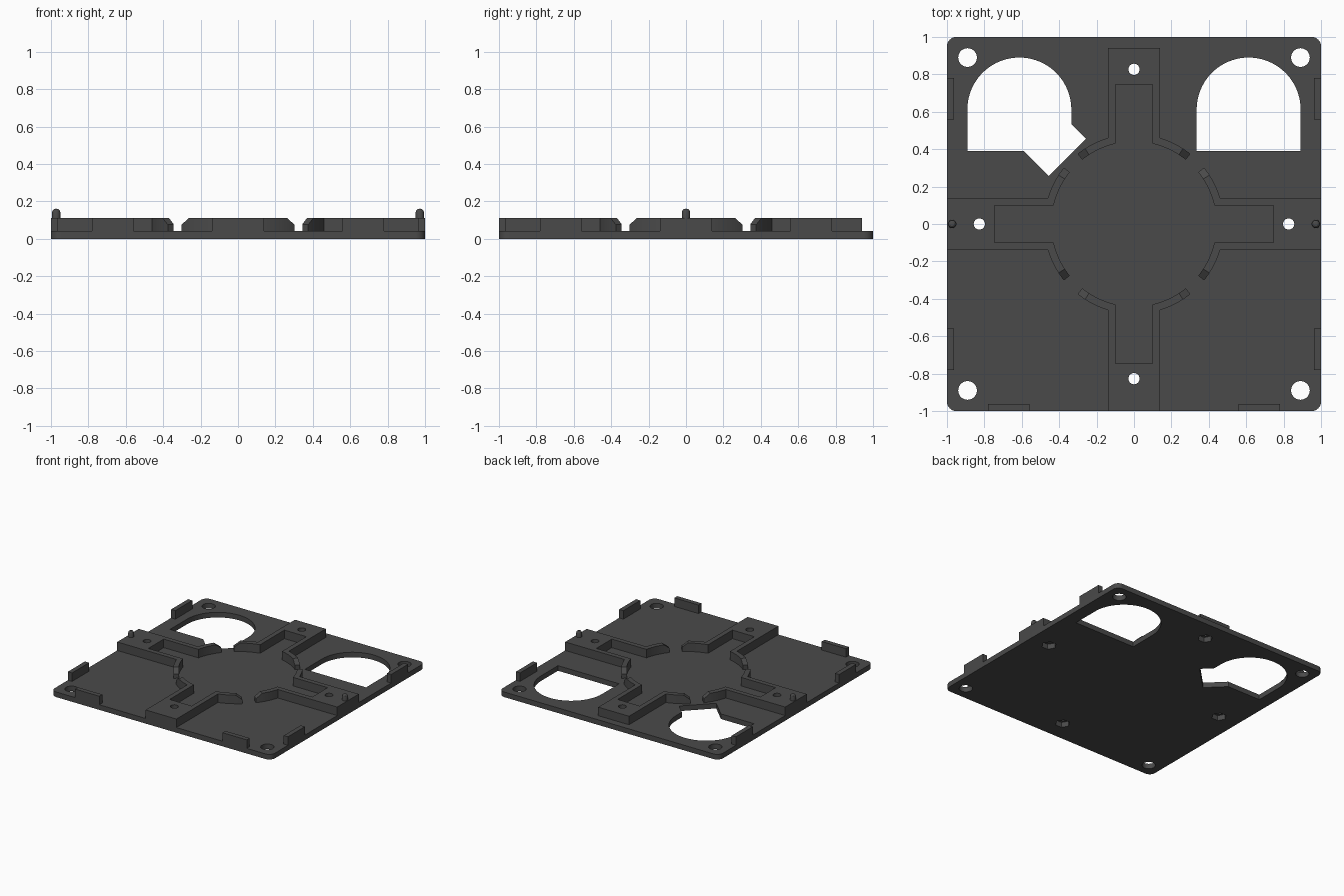
import bpy, bmesh, math
from math import sin, cos, pi, radians
from mathutils import Matrix, Vector

if "Cube" in bpy.data.objects:
    bpy.data.objects.remove(bpy.data.objects["Cube"])

BASE, TOP = 0.042, 0.112          # top of base plate, top of raised parts
R_IN, R_OUT = 0.441, 0.481        # circular lip around the central recess
TIP, TIP_TOP = radians(38.8), radians(33)

dark = bpy.data.materials.new("dark grey plastic")
dark.diffuse_color = (0.068, 0.068, 0.068, 1)
dark.use_nodes = True
dark.node_tree.nodes["Principled BSDF"].inputs["Base Color"].default_value = dark.diffuse_color


def arc(cx, cy, r, a0, a1, n):
    return [(cx + r * cos(a0 + (a1 - a0) * i / n), cy + r * sin(a0 + (a1 - a0) * i / n))
            for i in range(n + 1)]


def ring(cx, cy, r, n):
    return arc(cx, cy, r, 0, 2 * pi, n)[:-1]


def rounded_square(h, r):
    pts = []
    for k in range(4):
        a = k * pi / 2
        sx, sy = (1, 1, -1, -1)[k], (1, -1, -1, 1)[(k + 3) % 4]
        sx, sy = (1, -1, -1, 1)[k], (1, 1, -1, -1)[k]
        pts += arc(sx * (h - r), sy * (h - r), r, a, a + pi / 2, 8)
    return pts


def finish(name, bm):
    me = bpy.data.meshes.new(name)
    bmesh.ops.recalc_face_normals(bm, faces=bm.faces)
    bm.to_mesh(me)
    bm.free()
    me.materials.append(dark)
    ob = bpy.data.objects.new(name, me)
    bpy.context.collection.objects.link(ob)
    bpy.ops.object.select_all(action='DESELECT')
    ob.select_set(True)
    bpy.context.view_layer.objects.active = ob
    bpy.ops.object.shade_smooth_by_angle(angle=radians(30))
    return ob


def prism(loops, z0, z1):
    """Extrude an outline with holes into a closed bmesh."""
    cu = bpy.data.curves.new("outline", 'CURVE')
    cu.dimensions, cu.fill_mode, cu.extrude = '2D', 'BOTH', (z1 - z0) / 2
    for pts in loops:
        sp = cu.splines.new('POLY')
        sp.points.add(len(pts) - 1)
        for p, (x, y) in zip(sp.points, pts):
            p.co = (x, y, 0, 1)
        sp.use_cyclic_u = True
    ob = bpy.data.objects.new("outline", cu)
    me = bpy.data.meshes.new_from_object(ob)
    bm = bmesh.new()
    bm.from_mesh(me)
    bpy.data.objects.remove(ob)
    bpy.data.curves.remove(cu)
    bpy.data.meshes.remove(me)
    bmesh.ops.remove_doubles(bm, verts=bm.verts, dist=1e-5)
    bmesh.ops.translate(bm, verts=bm.verts, vec=(0, 0, (z0 + z1) / 2))
    return bm


# Base plate: corner holes, nut pockets and two arched windows
W, WY, WR = 0.613, 0.612, 0.278
window = [(W + WR, 0.39)] + arc(W, WY, WR, 0, pi, 40) + [(W - WR, 0.39)]
notched = [(-x, y) for x, y in window]
notched += [(-0.59, 0.39), (-0.455, 0.257), (-0.257, 0.455), (W * -1 + WR, 0.533)]
# keep the outline in order: the notch replaces the inner lower corner
notched = notched[:-5] + [notched[-1], notched[-2], notched[-3], notched[-4]]
loops = [rounded_square(1, 0.05), window, notched]
loops += [ring(sx * 0.89, sy * 0.89, 0.05, 32) for sx in (-1, 1) for sy in (-1, 1)]
loops += [ring(0.827 * cos(k * pi / 2), 0.827 * sin(k * pi / 2), 0.056, 6) for k in range(4)]
finish("base_plate", prism(loops, 0, BASE))


# Raised arms: a slotted bar ending in two curved lips with sloped tips
def arm(name, length, turn):
    ao, ai = math.asin(0.14 / R_OUT), math.asin(0.1 / R_IN)
    half = [(0.14, length)]
    half += arc(0, 0, R_OUT, pi / 2 - ao, pi / 2 - TIP, 10)
    half += arc(0, 0, R_IN, pi / 2 - TIP, pi / 2 - ai, 10)
    half += [(0.1, 0.745)]
    outline = half + [(-x, y) for x, y in reversed(half)]
    bm = prism([outline, ring(0, 0.827, 0.03, 24)], BASE, TOP)
    rise = TOP - 0.075
    run = R_OUT * (TIP - TIP_TOP)
    for s in (1, -1):
        p = Vector((s * R_OUT * sin(TIP_TOP), R_OUT * cos(TIP_TOP), TOP))
        n = Vector((s * cos(TIP_TOP) * rise, -sin(TIP_TOP) * rise, run))
        bmesh.ops.bisect_plane(bm, geom=bm.verts[:] + bm.edges[:] + bm.faces[:],
                               plane_co=p, plane_no=n, clear_outer=True)
        bmesh.ops.holes_fill(bm, edges=[e for e in bm.edges if e.is_boundary])
    bmesh.ops.rotate(bm, verts=bm.verts, matrix=Matrix.Rotation(turn, 3, 'Z'))
    finish(name, bm)


for name, length, turn in (("back_arm", 0.94, 0), ("left_arm", 1, pi / 2),
                           ("front_arm", 1, pi), ("right_arm", 1, -pi / 2)):
    arm(name, length, turn)


# Upright tabs along the left, right and front edges
def tab(name, x0, x1, y0, y1):
    finish(name, prism([[(x0, y0), (x1, y0), (x1, y1), (x0, y1)]], BASE, TOP))


for s, side in ((-1, "left"), (1, "right")):
    x0, x1 = sorted((s * 0.962, s * 1.0))
    tab(side + "_back_tab", x0, x1, 0.56, 0.78)
    tab(side + "_front_tab", x0, x1, -0.78, -0.56)
    x0, x1 = sorted((s * 0.56, s * 0.78))
    tab("front_" + side + "_tab", x0, x1, -1.0, -0.962)

    # Locating pin with a domed tip
    bm = bmesh.new()
    profile = [(0.022, TOP - 0.01), (0.022, 0.142), (0.019, 0.152), (0.011, 0.159), (0, 0.161)]
    vs = [bm.verts.new((r, 0, z)) for r, z in profile]
    es = [bm.edges.new(e) for e in zip(vs, vs[1:])]
    bmesh.ops.spin(bm, geom=vs + es, cent=(0, 0, 0), axis=(0, 0, 1),
                   angle=2 * pi, steps=20)
    bmesh.ops.remove_doubles(bm, verts=bm.verts, dist=1e-5)
    bmesh.ops.translate(bm, verts=bm.verts, vec=(s * 0.972, 0, 0))
    finish(side + "_pin", bm)
